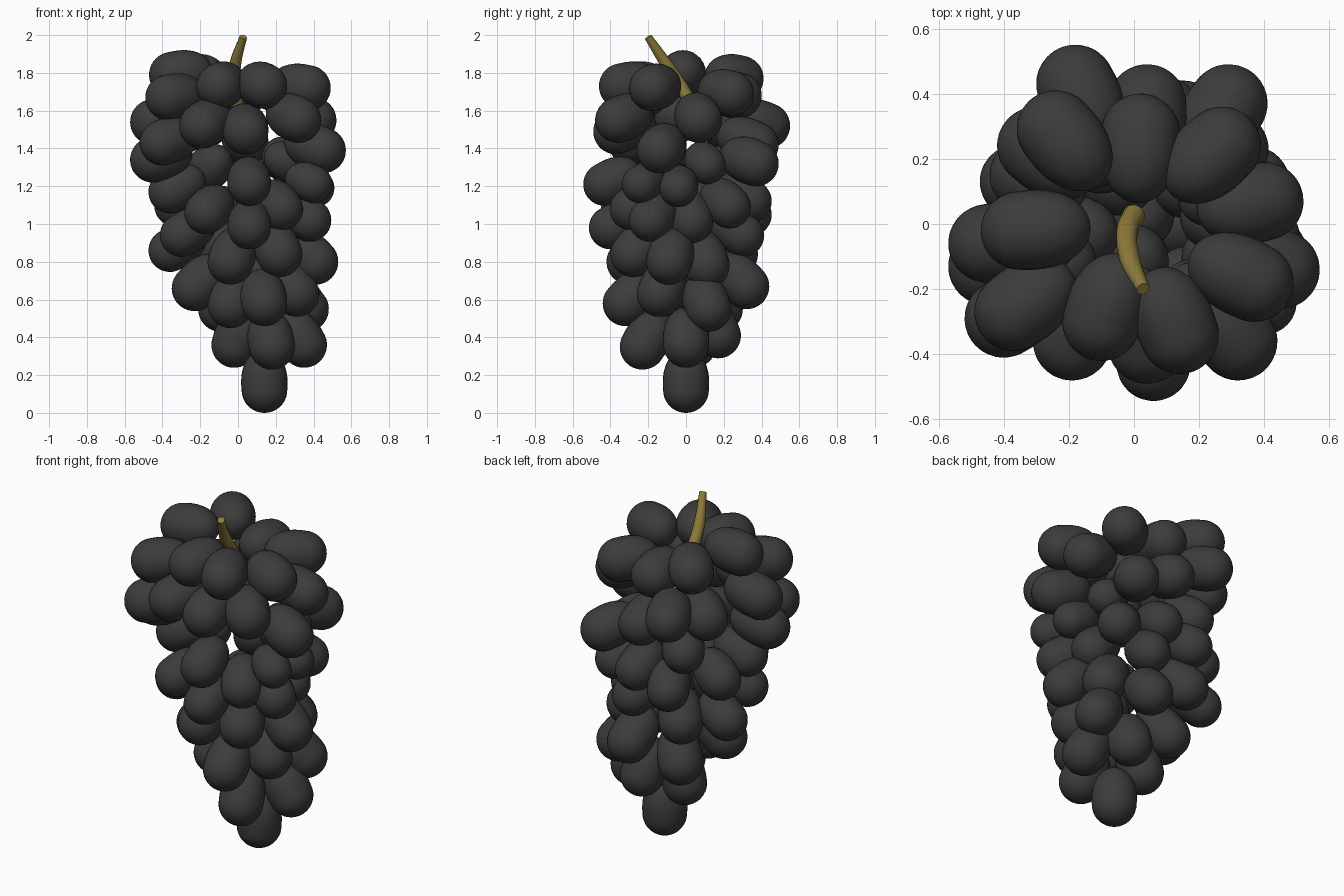
import bpy
import bmesh
from mathutils import Vector

old = bpy.data.objects.get("Cube")
if old:
    bpy.data.objects.remove(old, do_unlink=True)


def make_material(name, colour):
    material = bpy.data.materials.new(name)
    material.use_nodes = True
    material.diffuse_color = colour
    material.node_tree.nodes["Principled BSDF"].inputs["Base Color"].default_value = colour
    return material


def add_object(name, data):
    obj = bpy.data.objects.new(name, data)
    bpy.context.scene.collection.objects.link(obj)
    return obj


grape_skin = make_material("dark grape skin", (0.045, 0.045, 0.045, 1))
stem_wood = make_material("olive stem", (0.27, 0.2, 0.04, 1))


def make_grape_mesh(radius, stretch, swell):
    """Egg with its round end at local +z and a longer, blunt inner end."""
    bm = bmesh.new()
    bmesh.ops.create_uvsphere(bm, u_segments=28, v_segments=20, radius=radius)
    for vert in bm.verts:
        if vert.co.z < 0:
            fuller = 1 - swell * vert.co.z / radius
            vert.co.x *= fuller
            vert.co.y *= fuller
            vert.co.z *= stretch
    for face in bm.faces:
        face.smooth = True
    mesh = bpy.data.meshes.new("grape")
    bm.to_mesh(mesh)
    bm.free()
    mesh.materials.append(grape_skin)
    return mesh


def add_grapes(name, mesh, centres, droop):
    """Point every grape away from the hidden core, hanging by the droop."""
    for number, centre in enumerate(centres):
        centre = Vector(centre)
        core = Vector((0.14 - 0.08 * centre.z, 0, centre.z + droop))
        grape = add_object(f"{name}_grape_{number + 1}", mesh)
        grape.location = centre
        grape.rotation_euler = (centre - core).to_track_quat("Z", "Y").to_euler()


# Round-end centres of the grapes, tier by tier
crown = [
    (-.35, -.02, 1.79), (-.37, -.27, 1.67), (-.1, -.3, 1.73), (.14, -.34, 1.73),
    (.37, -.18, 1.72), (.27, .24, 1.69), (.02, .28, 1.68), (-.24, .29, 1.77),
]
shoulder = [
    (.32, -.36, 1.55), (.04, -.37, 1.49), (-.19, -.36, 1.52), (-.45, -.06, 1.54),
    (-.18, .43, 1.52), (.04, .37, 1.42), (.29, .37, 1.32), (-.4, -.29, 1.43),
    (-.45, -.13, 1.34), (.45, -.14, 1.39), (-.3, .24, 1.49), (.4, .07, 1.55),
]
middle = [
    (.06, -.43, 1.21), (-.36, -.06, 1.17), (-.17, -.34, 1.06), (.06, -.4, .98),
    (.23, -.29, 1.08), (.38, -.19, 1.02), (.3, .23, 1.09), (.09, .34, 1.12),
    (-.18, .28, 1.27), (-.12, .34, 1.05), (-.33, .15, 1.1), (.32, .03, 1.01),
    (.14, .3, .94), (-.3, -.15, .94), (-.36, .13, .86),
]
small = [(.29, .11, 1.31), (.41, -.04, 1.19), (.4, -.24, 1.21)]
lower = [
    (-.04, -.3, .8), (.22, -.28, .84), (.41, -.09, .8), (.3, .11, .78),
    (-.15, .26, .84), (.15, .32, .67), (-.23, -.04, .66), (.14, -.32, .58),
    (.31, -.14, .63), (.36, .12, .55), (-.04, -.15, .57), (-.09, .18, .55),
]
tail = [
    (.18, -.23, .35), (.35, 0, .36), (-.02, .04, .36), (.17, .17, .41),
]

large_grape = make_grape_mesh(.121, 1.8, .19)
medium_grape = make_grape_mesh(.114, 1.8, .19)
small_grape = make_grape_mesh(.1, 1.7, .19)
add_grapes("crown", large_grape, crown, .05)
add_grapes("shoulder", large_grape, shoulder, .15)
add_grapes("middle", medium_grape, middle, .22)
add_grapes("small", small_grape, small, .15)
add_grapes("lower", large_grape, lower, .32)
add_grapes("tail", large_grape, tail, .38)
add_grapes("tip", large_grape, [(.14, 0, .121)], .8)

# Bent stem, tapering toward its free end
curve = bpy.data.curves.new("stem", "CURVE")
curve.dimensions = "3D"
curve.bevel_depth = .034
curve.bevel_resolution = 3
curve.use_fill_caps = True
path = [(0, .03, 1.63), (-.02, -.02, 1.72), (-.015, -.1, 1.84), (.028, -.2, 1.99)]
spline = curve.splines.new("BEZIER")
spline.bezier_points.add(len(path) - 1)
for point, position, thickness in zip(spline.bezier_points, path, (1, 1, .95, .6)):
    point.co = position
    point.handle_left_type = point.handle_right_type = "AUTO"
    point.radius = thickness
curve.materials.append(stem_wood)
add_object("stem", curve)
